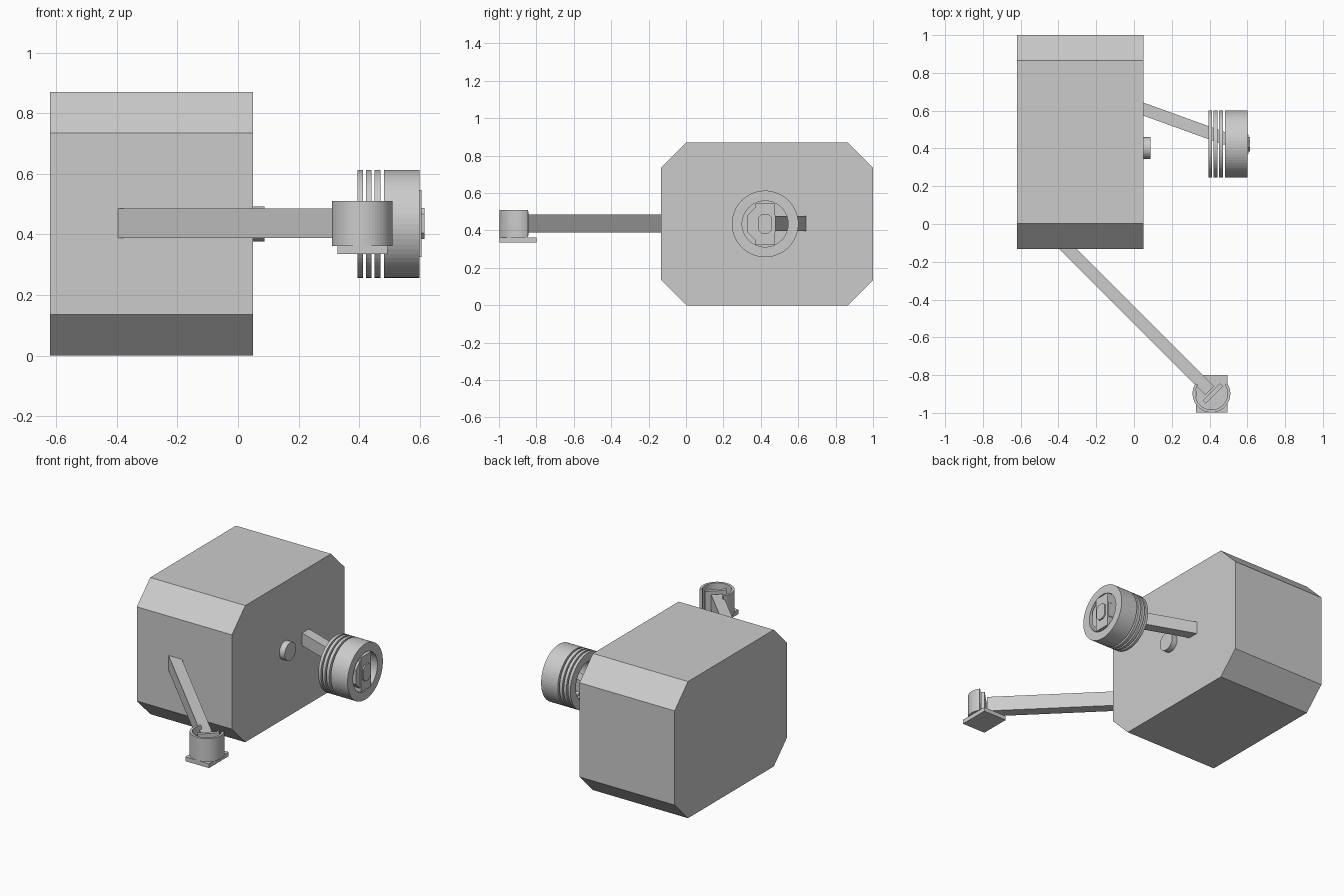
import bpy, bmesh, math
from mathutils import Matrix, Vector

if "Cube" in bpy.data.objects:
    bpy.data.objects.remove(bpy.data.objects["Cube"])

grey = bpy.data.materials.new("plain grey")
grey.diffuse_color = (0.6, 0.6, 0.6, 1)
grey.use_nodes = True
grey.node_tree.nodes["Principled BSDF"].inputs["Base Color"].default_value = grey.diffuse_color


def finish(name, bm):
    bmesh.ops.recalc_face_normals(bm, faces=bm.faces)
    me = bpy.data.meshes.new(name)
    bm.to_mesh(me)
    bm.free()
    me.materials.append(grey)
    ob = bpy.data.objects.new(name, me)
    bpy.context.collection.objects.link(ob)
    return ob


def box(name, lo, hi):
    bm = bmesh.new()
    lo, hi = Vector(lo), Vector(hi)
    bmesh.ops.create_cube(bm, size=1, matrix=Matrix.Translation((lo + hi) / 2)
                          @ Matrix.Diagonal((*(hi - lo), 1)))
    return finish(name, bm)


def bar(name, a, b, width, height):
    """Square bar running level from a to b."""
    a, b = Vector(a), Vector(b)
    d = b - a
    bm = bmesh.new()
    bmesh.ops.create_cube(bm, size=1, matrix=Matrix.Translation((a + b) / 2)
                          @ Matrix.Rotation(math.atan2(d.y, d.x), 4, 'Z')
                          @ Matrix.Diagonal((d.length, width, height, 1)))
    return finish(name, bm)


def octagon(name, x0, x1, y0, y1, z0, z1, c):
    """Chamfered rectangle in the side plane, extruded along x."""
    pts = [(y0 + c, z0), (y1 - c, z0), (y1, z0 + c), (y1, z1 - c),
           (y1 - c, z1), (y0 + c, z1), (y0, z1 - c), (y0, z0 + c)]
    bm = bmesh.new()
    f = bm.faces.new([bm.verts.new((x0, y, z)) for y, z in pts])
    ext = bmesh.ops.extrude_face_region(bm, geom=[f], use_keep_orig=True)
    bmesh.ops.translate(bm, vec=(x1 - x0, 0, 0),
                        verts=[v for v in ext["geom"] if isinstance(v, bmesh.types.BMVert)])
    return finish(name, bm)


def tube(name, place, r_in, r_out, h0, h1, a0=0.0, a1=360.0, n=64):
    """Tube or partial shell; place(u, v, h) maps it into the model."""
    full = a1 - a0 >= 360
    bm = bmesh.new()
    rows = []
    for i in range(n if full else n + 1):
        a = math.radians(a0 + (a1 - a0) * i / n)
        rows.append([bm.verts.new(place(r * math.cos(a), r * math.sin(a), h))
                     for r, h in ((r_in, h0), (r_out, h0), (r_out, h1), (r_in, h1))])
    pairs = list(zip(rows, rows[1:])) + ([(rows[-1], rows[0])] if full else [])
    for p, q in pairs:
        for k in range(4):
            m = (k + 1) % 4
            bm.faces.new((p[k], p[m], q[m], q[k]))
    if not full:
        bm.faces.new(rows[0])
        bm.faces.new(rows[-1])
    return finish(name, bm)


# Main body
octagon("body", -0.62, 0.05, -0.133, 1.0, 0.0, 0.87, 0.135)

# Round peg on the side of the body
bm = bmesh.new()
bmesh.ops.create_cone(bm, cap_ends=True, segments=32, radius1=0.058, radius2=0.058, depth=0.06,
                      matrix=Matrix.Translation((0.058, 0.402, 0.435))
                      @ Matrix.Rotation(math.pi / 2, 4, 'Y'))
finish("side_peg", bm)

# Side arm and hollow ringed drum
bar("side_arm", (0.02, 0.619, 0.437), (0.49, 0.449, 0.437), 0.065, 0.08)
side = lambda u, v, h: (h, 0.423 + u, 0.435 + v)
for i, (a, b) in enumerate(((0.394, 0.412), (0.422, 0.441), (0.451, 0.471))):
    tube(f"drum_fin_{i + 1}", side, 0.123, 0.178, a, b)
tube("drum", side, 0.123, 0.178, 0.482, 0.60)

# Hub inside the drum
octagon("hub_plate", 0.56, 0.60, 0.33, 0.478, 0.345, 0.527, 0.045)
box("hub_slab", (0.50, 0.37, 0.325), (0.606, 0.475, 0.546))
octagon("hub_boss", 0.60, 0.615, 0.385, 0.46, 0.385, 0.487, 0.02)

# Front arm with open cup at its end
bar("front_arm", (-0.38, -0.102, 0.437), (0.40, -0.882, 0.437), 0.067, 0.096)
cup = lambda u, v, h: (0.41 + u, -0.898 + v, h)
tube("cup_shell", cup, 0.085, 0.1, 0.362, 0.51, 147, 393, 40)
box("cup_base", (0.328, -0.998, 0.336), (0.494, -0.80, 0.363))
bar("cup_cross_plate", (0.372, -0.942, 0.437), (0.463, -0.851, 0.437), 0.022, 0.13)
